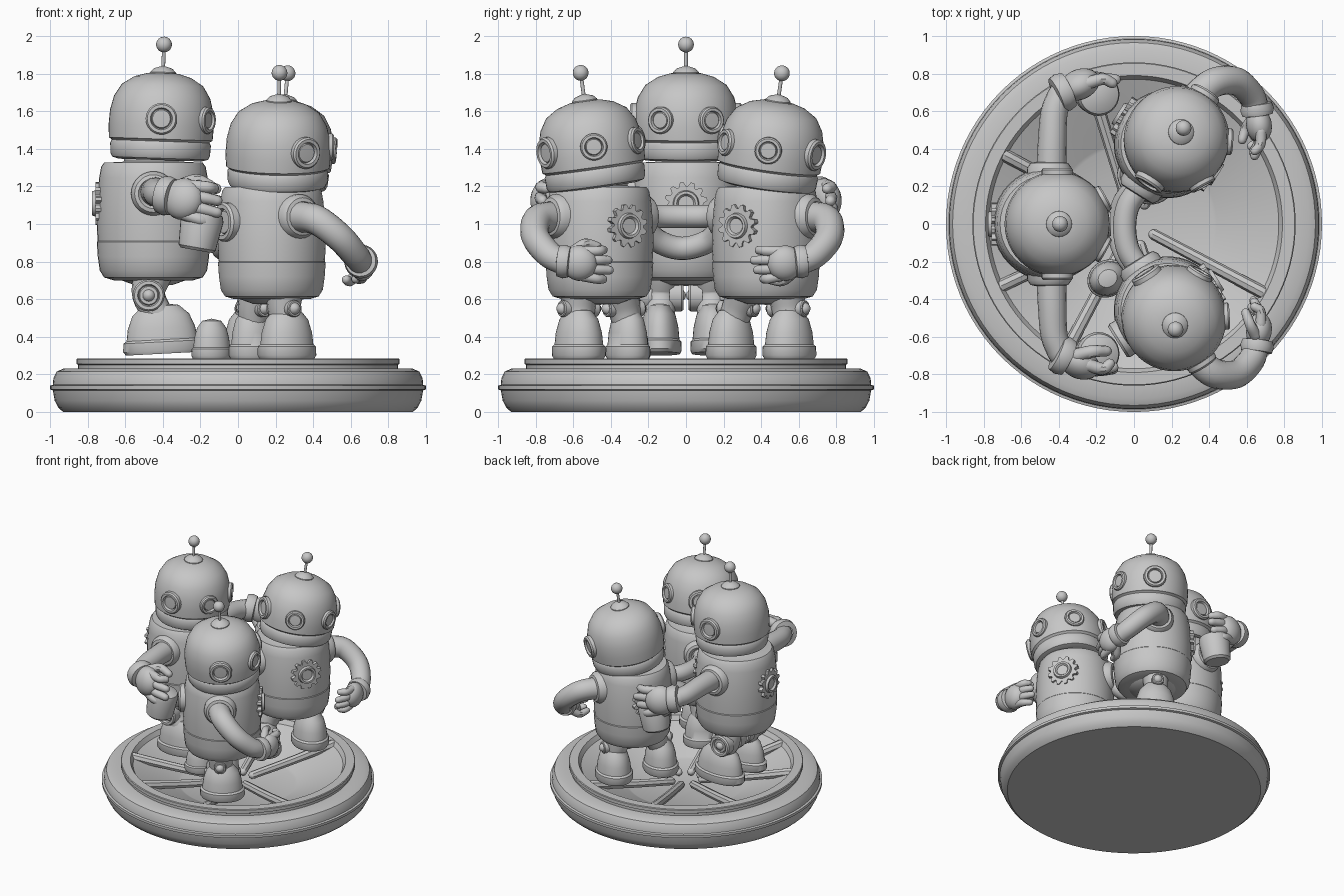
import bpy, bmesh, math
from mathutils import Matrix, Vector

if "Cube" in bpy.data.objects:
    bpy.data.objects.remove(bpy.data.objects["Cube"])

GREY = bpy.data.materials.new("plain grey")
GREY.diffuse_color = (0.57, 0.57, 0.57, 1)
GREY.use_nodes = True
GREY.node_tree.nodes["Principled BSDF"].inputs["Base Color"].default_value = GREY.diffuse_color
T, I = Matrix.Translation, Matrix.Identity(4)
X, Y, Z = Vector((1, 0, 0)), Vector((0, 1, 0)), Vector((0, 0, 1))


def rot(deg, axis):
    return Matrix.Rotation(math.radians(deg), 4, axis)


def finish(name, bm, m=I):
    bmesh.ops.remove_doubles(bm, verts=bm.verts, dist=1e-5)
    bmesh.ops.recalc_face_normals(bm, faces=bm.faces)
    bm.transform(m)
    me = bpy.data.meshes.new(name)
    bm.to_mesh(me)
    bm.free()
    me.materials.append(GREY)
    ob = bpy.data.objects.new(name, me)
    bpy.context.collection.objects.link(ob)
    bpy.context.view_layer.objects.active = ob
    bpy.ops.object.select_all(action='DESELECT')
    ob.select_set(True)
    bpy.ops.object.shade_smooth_by_angle(angle=math.radians(36))
    return ob


def lathe(name, profile, m=I, n=40):
    """Spin (radius, height) points about local z."""
    bm = bmesh.new()
    vs = [bm.verts.new((r, 0, z)) for r, z in profile]
    es = [bm.edges.new(p) for p in zip(vs, vs[1:])]
    bmesh.ops.spin(bm, geom=vs + es, cent=(0, 0, 0), axis=Z, angle=2 * math.pi, steps=n)
    return finish(name, bm, m)


def ball(name, at, radii, m=I):
    bm = bmesh.new()
    bmesh.ops.create_uvsphere(bm, u_segments=20, v_segments=12, radius=1)
    return finish(name, bm, m @ T(at) @ Matrix.Diagonal((*radii, 1)))


def tube(name, pts, r0, r1, m=I, n=16):
    """Smooth round-ended tube through the points."""
    p = [Vector(q) for q in pts]
    p = [2 * p[0] - p[1]] + p + [2 * p[-1] - p[-2]]
    path = []
    for a, b, c, d in zip(p, p[1:], p[2:], p[3:]):
        for k in range(6):
            t = k / 6
            path.append(0.5 * (2 * b + (c - a) * t + (2 * a - 5 * b + 4 * c - d) * t * t
                               + (3 * b - a - 3 * c + d) * t ** 3))
    path.append(p[-2])
    rings = []
    for i, q in enumerate(path):
        d = (path[min(i + 1, len(path) - 1)] - path[max(i - 1, 0)]).normalized()
        r = r0 + (r1 - r0) * i / (len(path) - 1)
        if i == 0:
            rings += [(q - d * r * math.cos(a), d, r * math.sin(a)) for a in (0.05, 0.5, 1.0)]
        rings.append((q, d, r))
        if i == len(path) - 1:
            rings += [(q + d * r * math.cos(a), d, r * math.sin(a)) for a in (1.0, 0.5, 0.05)]
    bm = bmesh.new()
    loops, side = [], rings[0][1].orthogonal()
    for q, d, r in rings:
        side = (side - d * side.dot(d)).normalized()
        up = d.cross(side)
        loops.append([bm.verts.new(q + r * (side * math.cos(2 * math.pi * k / n)
                                            + up * math.sin(2 * math.pi * k / n))) for k in range(n)])
    for a, b in zip(loops, loops[1:]):
        for k in range(n):
            bm.faces.new((a[k], a[(k + 1) % n], b[(k + 1) % n], b[k]))
    bm.faces.new(loops[0])
    bm.faces.new(loops[-1])
    return finish(name, bm, m)


DISC = [(0, 0.012), (0.045, 0.01), (0.05, 0.002), (0.056, 0.02), (0.072, 0.02), (0.08, 0.01), (0.08, -0.05), (0, -0.05)]


def outward(deg, r, z):
    """Frame on a round wall, with its z axis facing outward."""
    return rot(deg, 'Z') @ T((r, 0, z)) @ rot(90, 'Y')


def gear(name, m, teeth=12):
    bm = bmesh.new()
    rim = []
    for k in range(teeth):
        for f, r in ((0, 0.092), (0.25, 0.115), (0.55, 0.115), (0.8, 0.092)):
            a = 2 * math.pi * (k + f) / teeth
            rim.append((r * math.cos(a), r * math.sin(a), 0.008))
    f = bm.faces.new([bm.verts.new(v) for v in rim])
    ext = bmesh.ops.extrude_face_region(bm, geom=[f])
    bmesh.ops.translate(bm, vec=(0, 0, -0.04),
                        verts=[v for v in ext["geom"] if isinstance(v, bmesh.types.BMVert)])
    finish(name, bm, m)
    lathe(name + "_hub", [(0, 0.012), (0.04, 0.012), (0.05, 0.026), (0.064, 0.026), (0.07, 0.005)], m, 24)


def hand(name, wrist, aim, palm_side, size=1.0):
    """Mitten palm with cuff, four fingers and a thumb."""
    w, d = Vector(wrist), Vector(aim).normalized()
    s = Vector(palm_side).normalized()
    v = d.cross(s).normalized()
    s = v.cross(d)
    m = T(w) @ Matrix((d, v, s)).transposed().to_4x4() @ Matrix.Diagonal((size, size, size, 1))
    lathe(name + "_cuff", [(0.05, -0.035), (0.082, -0.03), (0.09, 0), (0.082, 0.03), (0.05, 0.035)],
          m @ rot(90, 'Y'), 24)
    ball(name + "_palm", (0.085, 0, 0), (0.095, 0.095, 0.068), m)
    for i, y in enumerate((-0.065, -0.022, 0.022, 0.065)):
        reach = 0.25 - 0.03 * abs(i - 1.3)
        tube(f"{name}_finger_{i}", [(0.11, y, 0), (0.18, y * 1.15, 0.012), (reach, y * 1.2, 0.045)], 0.03, 0.024, m, 10)
    tube(name + "_thumb", [(0.05, 0.06, 0.02), (0.1, 0.1, 0.06), (0.16, 0.09, 0.09)], 0.032, 0.024, m, 10)


TORSO = [(0, 0), (0.2, 0), (0.25, 0.015), (0.272, 0.05), (0.282, 0.12), (0.287, 0.195), (0.283, 0.2), (0.288, 0.3),
         (0.284, 0.42), (0.275, 0.52), (0.265, 0.575), (0.25, 0.597), (0.16, 0.6), (0.15, 0.605), (0.15, 0.7)]
HEAD = [(0, 0.01), (0.22, 0), (0.255, 0.01), (0.265, 0.03), (0.268, 0.085), (0.26, 0.1), (0.264, 0.105), (0.276, 0.112),
        (0.28, 0.18), (0.275, 0.26), (0.256, 0.335), (0.216, 0.4), (0.15, 0.442), (0.08, 0.462), (0, 0.466)]
FINIAL = [(0.07, 0.45), (0.068, 0.468), (0.05, 0.487), (0.02, 0.497), (0.01, 0.5), (0.01, 0.6)]
BOOT = [(0, 0), (0.14, 0), (0.15, 0.015), (0.148, 0.055), (0.135, 0.065), (0.128, 0.12), (0.108, 0.18),
        (0.07, 0.222), (0, 0.235)]


def robot(name, at, heading, tilt, size, head, feet, hip_z, hip_r):
    x, y, z = at
    base = T(at) @ rot(heading, 'Z')
    lathe(name + "_torso", TORSO, base @ Matrix.Diagonal((size, size, size, 1)))
    gear(name + "_front_gear", base @ outward(0, 0.287 * size, 0.39 * size))
    if heading > 0:
        lathe(name + "_back_disc", DISC, base @ outward(180, 0.29, 0.41) @ Matrix.Scale(1.3, 4), 28)
    else:
        gear(name + "_back_gear", base @ outward(180, 0.287 * size, 0.39 * size))
    # head with eyes, ears and antenna
    hm = (T((head[0], head[1], z + 0.595 + (size - 1) * 0.9)) @ rot(tilt[0], 'X') @ rot(tilt[1], 'Y')
          @ rot(heading, 'Z'))
    lathe(name + "_head", HEAD, hm, 48)
    for part, a, h, s in (("left_eye", 29, 0.22, 0.9), ("right_eye", -29, 0.22, 0.9),
                          ("left_ear", 90, 0.22, 1.05), ("right_ear", -90, 0.22, 1.05)):
        lathe(f"{name}_{part}", DISC, hm @ outward(a, 0.277, h) @ Matrix.Scale(s, 4), 28)
    lathe(name + "_antenna", FINIAL, hm, 20)
    ball(name + "_antenna_ball", (0, 0, 0.615), (0.042,) * 3, hm)
    # shoulder rings
    for side in (-1, 1):
        lathe(f"{name}_shoulder_{side}", [(0.12, -0.08), (0.118, 0.0), (0.1, 0.025), (0.08, 0.03), (0.06, 0.01), (0, 0.01)],
              base @ outward(90 * side, 0.285 * size, 0.44 * size), 28)
    # legs: thigh, knee axle with end knobs, shin and boot
    hips = T((x, y, z)) @ rot(heading, 'Z')
    lathe(name + "_pelvis", [(0, -0.03), (0.1, -0.025), (0.17, 0.0), (0.2, 0.03)], hips, 24)
    for k, (fx, fy, fz, turn, lx, ly, pitch) in enumerate(feet):
        side = 1 if k else -1
        hip = hips @ Vector((0, 0.13 * side, 0.04))
        knee = Vector((0.5 * (fx + hip.x) - (0.05 if heading == 0 else 0.01), 0.5 * (fy + hip.y), hip_z))
        tube(f"{name}_leg_{k}", [hip, knee, (fx, fy, fz + 0.17)], 0.1, 0.075)
        km = T(knee) @ rot(turn, 'Z')
        tube(f"{name}_knee_axle_{k}", [(0, -0.1, 0), (0, 0, 0), (0, 0.1, 0)], 0.035, 0.035, km)
        for s in (-1, 1):
            lathe(f"{name}_knee_knob_{k}_{s}", DISC, km @ outward(90 * s, 0.1, 0) @ Matrix.Scale(hip_r / 0.08, 4), 20)
        lathe(f"{name}_boot_{k}", BOOT, T((fx, fy, fz)) @ rot(turn, 'Z') @ rot(pitch, 'Y')
              @ Matrix.Diagonal((lx, ly, 1.15, 1)), 32)


# round base: stepped rim, raised ring and bowl with level wheel spokes
lathe("base", [(0, 0), (0.93, 0), (0.955, 0.022), (0.975, 0.06), (0.985, 0.115), (1, 0.12), (1, 0.14), (0.985, 0.145),
               (0.982, 0.18), (0.965, 0.215), (0.93, 0.23), (0.85, 0.232), (0.85, 0.25), (0.86, 0.255), (0.86, 0.28),
               (0.855, 0.285), (0.79, 0.285), (0.77, 0.25), (0.44, 0.11), (0.42, 0.1), (0, 0.1)], n=96)
for k, a in enumerate((-28, 62, 107, 152, 205, 242, 287)):
    tube(f"base_spoke_{k}", [(0.12, 0, 0.14), (0.45, 0, 0.19), (0.78, 0, 0.25)], 0.03, 0.035, rot(a, 'Z'), 8)

# three robots: feet are (x, y, z, turn, length, width, pitch)
robot("rear_robot", (-0.45, 0, 0.7), 0, (0, 2), 1.05, (-0.415, 0),
      [(-0.4, -0.14, 0.31, 0, 1.4, 0.78, -3), (-0.4, 0.14, 0.31, 0, 1.4, 0.78, -3)], 0.62, 0.085)
robot("right_robot", (0.18, 0.425, 0.6), -32, (-8, 5), 1, (0.21, 0.425),
      [(0.06, 0.24, 0.285, -32, 1.05, 0.85, 0), (0.26, 0.55, 0.285, -32, 1.1, 0.9, 0)], 0.55, 0.045)
robot("left_robot", (0.18, -0.46, 0.6), 32, (8, 1), 1, (0.21, -0.475),
      [(0.26, -0.57, 0.285, 32, 1.1, 0.9, 0), (0.08, -0.31, 0.285, 32, 0.9, 0.75, 0)], 0.55, 0.045)
lathe("small_loose_boot", BOOT, T((-0.14, -0.29, 0.285)) @ rot(32, 'Z') @ Matrix.Diagonal((0.75, 0.65, 0.9, 1)), 28)

for side, label in ((-1, "left"), (1, "right")):
    # rear robot's arms, each holding a cup
    tube(f"rear_arm_{label}", [(-0.44, 0.28 * side, 1.17), (-0.435, 0.44 * side, 1.17), (-0.425, 0.59 * side, 1.16),
                               (-0.39, 0.69 * side, 1.15)], 0.08, 0.068)
    hand(f"rear_hand_{label}", (-0.38, 0.7 * side, 1.15), (0.9, 0.42 * side, -0.18), (0.42, -0.9 * side, -0.15), 1.18)
    lathe(f"cup_{label}", [(0, 0), (0.085, 0), (0.1, 0.015), (0.115, 0.17), (0.105, 0.2), (0.06, 0.22), (0, 0.225)],
          T((-0.22, 0.69 * side, 0.86)) @ rot(10, 'Y'), 28)
    # outer arms of the front pair
    y0 = 0 if side > 0 else 0.04
    o = lambda px, py, pz: (px, side * (py + y0), pz)
    tube(f"outer_arm_{label}", [o(0.32, 0.66, 1.04), o(0.42, 0.75, 1.02), o(0.54, 0.76, 0.93), o(0.62, 0.69, 0.84),
                                o(0.65, 0.62, 0.8)], 0.083, 0.068)
    hand(f"outer_hand_{label}", o(0.655, 0.61, 0.8), (0.12, -side, -0.1), (-1, -0.1 * side, 0.1))

# inner arms of the front pair, linked behind each other
tube("linked_upper_arm", [(0.04, 0.2, 1.04), (-0.03, 0.1, 1.04), (-0.05, -0.02, 1.04), (-0.03, -0.14, 1.04),
                          (0.03, -0.24, 1.04)], 0.062, 0.062)
tube("linked_lower_arm", [(0.03, 0.2, 1.0), (-0.05, 0.12, 0.91), (-0.08, -0.02, 0.87), (-0.05, -0.15, 0.91),
                          (0.02, -0.24, 1.0)], 0.062, 0.062)
